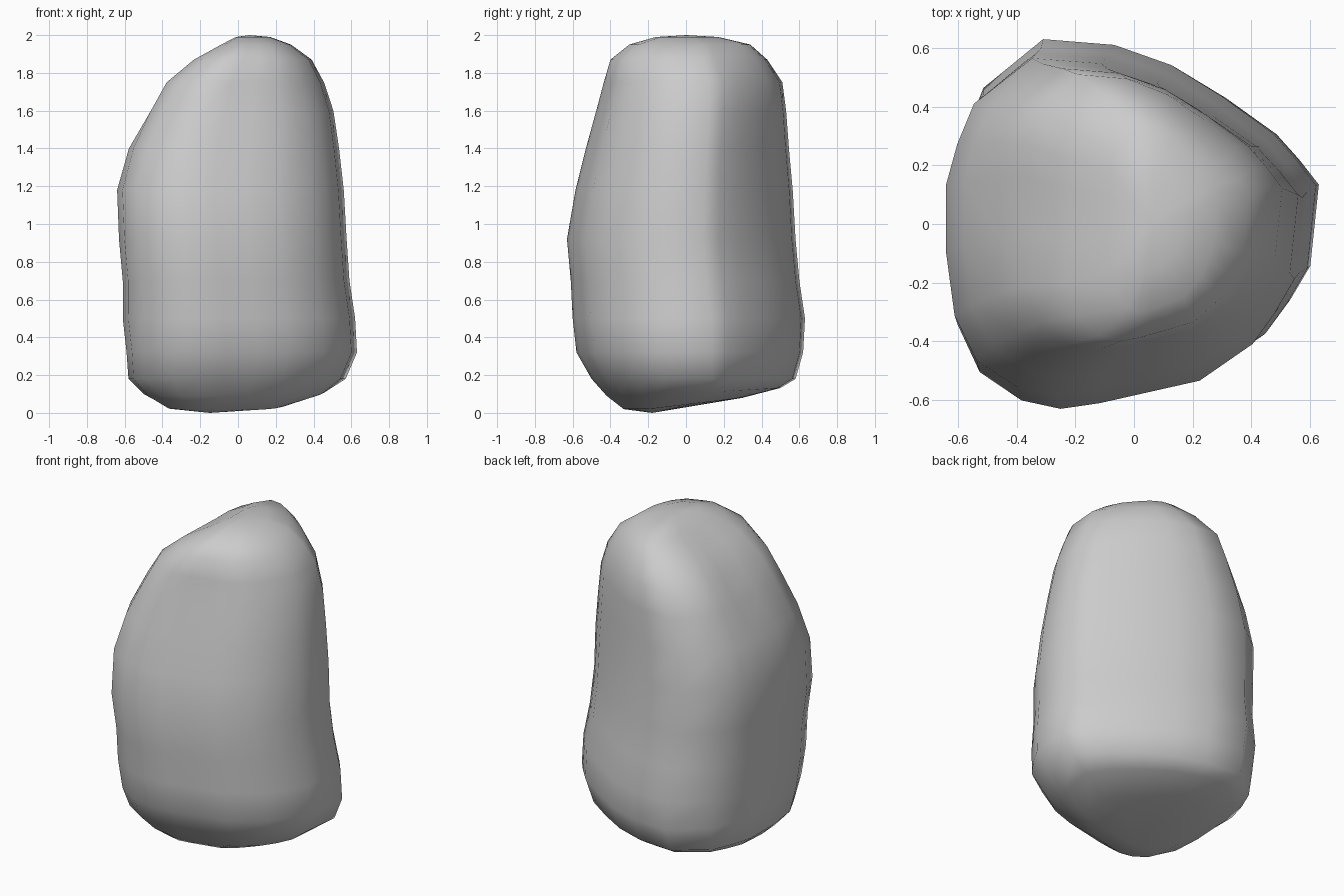
import bpy, bmesh, math

if "Cube" in bpy.data.objects:
    bpy.data.objects.remove(bpy.data.objects["Cube"])

# Plan outline of the boulder, seen from above
OUTLINE = [(.63, .12), (.56, .21), (.48, .30), (.30, .43), (.12, .54), (-.08, .61),
           (-.33, .63), (-.54, .46), (-.60, .31), (-.64, .16), (-.64, -.10),
           (-.61, -.33), (-.53, -.50), (-.38, -.60), (-.24, -.63), (-.10, -.61),
           (.08, -.57), (.26, -.53), (.45, -.40), (.53, -.29), (.60, -.17)]

# Rings: height, x min, x max, y min, y max, upward tilt towards the back
RINGS = [(.02, -.38, .25, -.33, .30, .12), (.09, -.50, .46, -.42, .50, .06),
         (.18, -.58, .57, -.50, .58, 0), (.32, -.59, .63, -.58, .62, 0),
         (.50, -.61, .62, -.60, .63, 0), (.70, -.61, .59, -.61, .60, 0),
         (.92, -.63, .575, -.63, .58, 0), (1.18, -.64, .56, -.585, .565, 0),
         (1.40, -.58, .535, -.53, .545, 0), (1.60, -.485, .505, -.475, .53, 0),
         (1.75, -.40, .455, -.435, .51, 0), (1.87, -.25, .39, -.40, .43, 0),
         (1.95, -.10, .28, -.30, .34, 0), (1.99, -.02, .17, -.16, .17, 0)]


def remap(v, lo, hi, span):
    return lo + (v + span[0]) / (span[0] + span[1]) * (hi - lo)


bm = bmesh.new()
loops = []
for z, x0, x1, y0, y1, tilt in RINGS:
    loop = []
    for px, py in OUTLINE:
        x = remap(px, x0, x1, (.64, .63))
        y = remap(py, y0, y1, (.63, .63))
        # Shallow groove running down the left shoulder
        if x < .05:
            x += .07 * math.exp(-((y - .05) / .14) ** 2 - ((z - 1.72) / .2) ** 2)
        loop.append(bm.verts.new((x, y, z + tilt * max(0, y + .2))))
    loops.append(loop)

# Side faces and the two end fans
n = len(OUTLINE)
for a, b in zip(loops, loops[1:]):
    for i in range(n):
        j = (i + 1) % n
        bm.faces.new((a[i], a[j], b[j], b[i]))
base = bm.verts.new((-.15, -.18, 0))
peak = bm.verts.new((.06, 0, 2))
for i in range(n):
    j = (i + 1) % n
    bm.faces.new((loops[0][j], loops[0][i], base))
    bm.faces.new((loops[-1][i], loops[-1][j], peak))
bmesh.ops.recalc_face_normals(bm, faces=bm.faces[:])
for f in bm.faces:
    f.smooth = True

mesh = bpy.data.meshes.new("boulder")
bm.to_mesh(mesh)
bm.free()
boulder = bpy.data.objects.new("boulder", mesh)
bpy.context.collection.objects.link(boulder)
